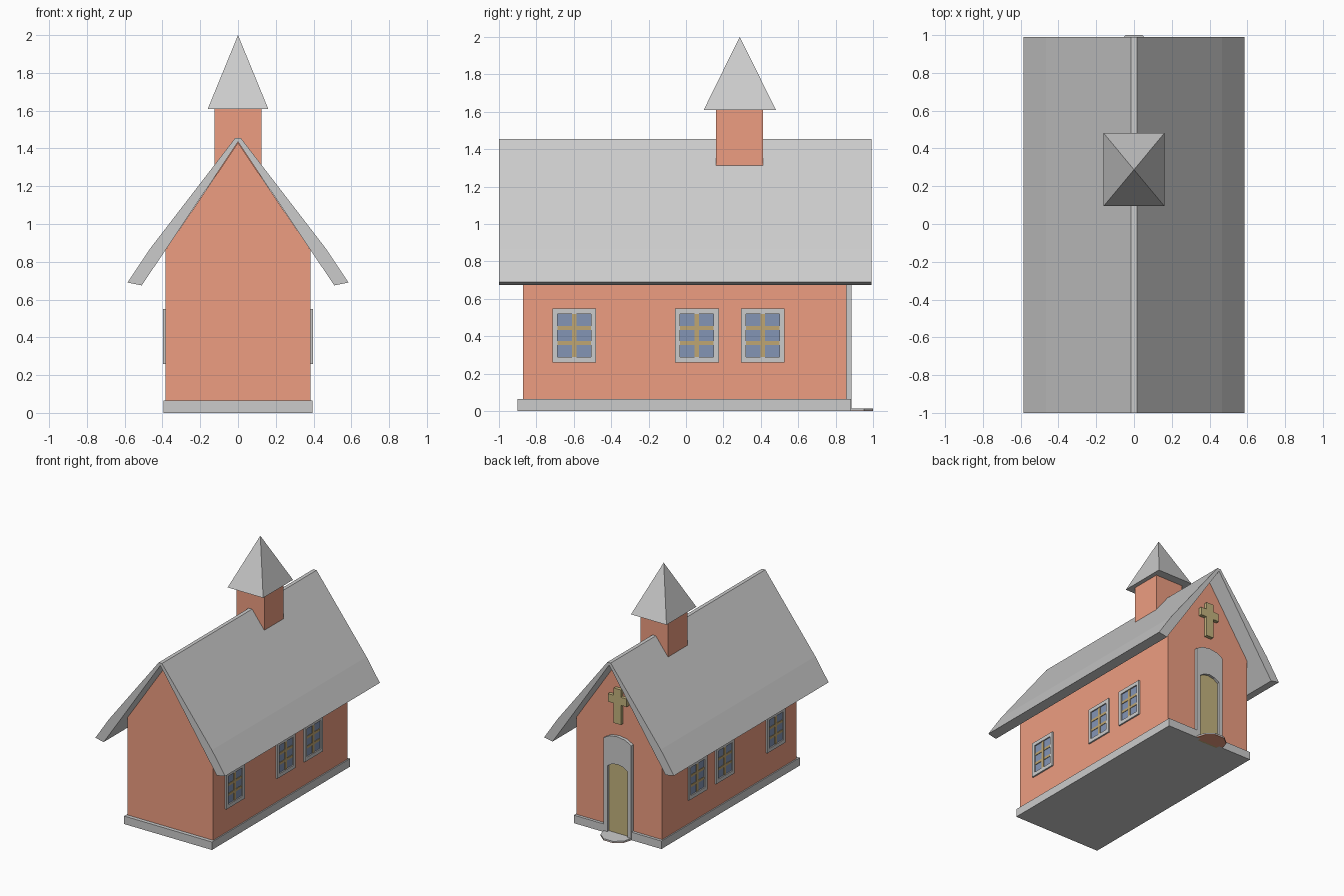
import bpy, bmesh, math

if "Cube" in bpy.data.objects:
    bpy.data.objects.remove(bpy.data.objects["Cube"])


def paint(name, r, g, b):
    m = bpy.data.materials.new(name)
    m.diffuse_color = (r, g, b, 1)
    m.use_nodes = True
    m.node_tree.nodes["Principled BSDF"].inputs["Base Color"].default_value = m.diffuse_color
    return m


RED = paint("red_wall", 0.85, 0.34, 0.22)
BLUE = paint("blue_glass", 0.23, 0.30, 0.46)
WOOD = paint("window_wood", 0.52, 0.38, 0.17)
OLIVE = paint("door_wood", 0.55, 0.45, 0.21)


def finish(bm, name, mat):
    bmesh.ops.recalc_face_normals(bm, faces=bm.faces)
    me = bpy.data.meshes.new(name)
    bm.to_mesh(me)
    bm.free()
    ob = bpy.data.objects.new(name, me)
    bpy.context.collection.objects.link(ob)
    if mat:
        me.materials.append(mat)
    return ob


def prism(name, pts, lo, hi, axis="y", mat=None):
    """Extrude a closed 2D outline along y (points are x,z) or z (points are x,y)."""
    bm = bmesh.new()
    place = (lambda p, t: (p[0], t, p[1])) if axis == "y" else (lambda p, t: (p[0], p[1], t))
    face = bm.faces.new([bm.verts.new(place(p, lo)) for p in pts])
    ext = bmesh.ops.extrude_face_region(bm, geom=[face])
    verts = [v for v in ext["geom"] if isinstance(v, bmesh.types.BMVert)]
    bmesh.ops.translate(bm, verts=verts, vec=(0, hi - lo, 0) if axis == "y" else (0, 0, hi - lo))
    return finish(bm, name, mat)


def boxes(name, items, mat=None):
    """One object from boxes given as (x0, x1, y0, y1, z0, z1)."""
    bm = bmesh.new()
    for x0, x1, y0, y1, z0, z1 in items:
        vs = bmesh.ops.create_cube(bm, size=1)["verts"]
        bmesh.ops.scale(bm, verts=vs, vec=(abs(x1 - x0), y1 - y0, z1 - z0))
        bmesh.ops.translate(bm, verts=vs, vec=((x0 + x1) / 2, (y0 + y1) / 2, (z0 + z1) / 2))
    return finish(bm, name, mat)


def mirrored(half):
    """Close a right-hand outline by mirroring it in x."""
    return half + [(-x, z) for x, z in reversed(half) if x > 0]


# Plinth, notched for the doorway
prism("plinth", mirrored([(0.395, -0.90), (0.395, 0.88), (0.09, 0.88), (0.09, 0.85)]), 0, 0.065, "z")

# Gabled walls
prism("walls", mirrored([(0, 1.43), (0.385, 0.86), (0.385, 0.06)]), -0.87, 0.857, mat=RED)

# Roof with flared eaves
outer = [(0.015, 1.455), (0.465, 0.87), (0.585, 0.69), (0.51, 0.675), (0.385, 0.86), (0, 1.435)]
prism("roof", mirrored(outer), -1.0, 0.99)

# Bell tower and spire
boxes("tower", [(-0.125, 0.125, 0.16, 0.41, 1.15, 1.615)], RED)
bm = bmesh.new()
base = [bm.verts.new((x, y, 1.61)) for x, y in
        [(-0.16, 0.095), (0.16, 0.095), (0.16, 0.48), (-0.16, 0.48)]]
tip = bm.verts.new((0, 0.287, 2.0))
bm.faces.new(base)
for i in range(4):
    bm.faces.new((base[i], base[(i + 1) % 4], tip))
finish(bm, "spire", None)

# Three windows on each side: frame, panes and glazing bars
for s, side in ((1, "right"), (-1, "left")):
    for n, c in enumerate((-0.597, 0.058, 0.41), 1):
        tag = f"{side}_{n}"
        a, b = s * 0.37, s * 0.397
        boxes("window_frame_" + tag, [
            (a, b, c - 0.117, c - 0.09, 0.26, 0.55), (a, b, c + 0.09, c + 0.117, 0.26, 0.55),
            (a, b, c - 0.09, c + 0.09, 0.26, 0.29), (a, b, c - 0.09, c + 0.09, 0.52, 0.55)])
        boxes("window_glass_" + tag, [(a, s * 0.387, c - 0.09, c + 0.09, 0.29, 0.52)], BLUE)
        bar = s * 0.392
        boxes("window_bars_" + tag, [
            (a, bar, c - 0.012, c + 0.012, 0.29, 0.52),
            (a, bar - s * 0.001, c - 0.09, c + 0.09, 0.355, 0.375),
            (a, bar - s * 0.001, c - 0.09, c + 0.09, 0.435, 0.455)], WOOD)

# Doorway on the back gable: arched surround, recessed door, step
inner = [(0, 0.585), (0.05, 0.575), (0.09, 0.55), (0.09, 0)]
surround = [(0.125, 0), (0.125, 0.77), (0.07, 0.80), (0, 0.81)]
right = inner + surround
left = [(-x, z) for x, z in surround[-2::-1]] + [(-x, z) for x, z in inner[:0:-1]]
prism("door_surround", right + left, 0.85, 0.884)
prism("door", mirrored([(0, 0.59), (0.095, 0.59), (0.095, 0)]), 0.845, 0.864, mat=OLIVE)
step = [(0.09, 0.86), (0.09, 0.88), (0.125, 0.88), (0.105, 0.95), (0.042, 1.0)]
prism("door_step", mirrored(step), 0.004, 0.014, "z")
prism("step_underside", mirrored(step), 0, 0.004, "z", RED)

# Cross above the door
prism("gable_cross", mirrored([(0.032, 1.20), (0.032, 1.14), (0.085, 1.14), (0.085, 1.075),
                               (0.032, 1.075), (0.032, 0.915)]), 0.85, 0.885, mat=OLIVE)
